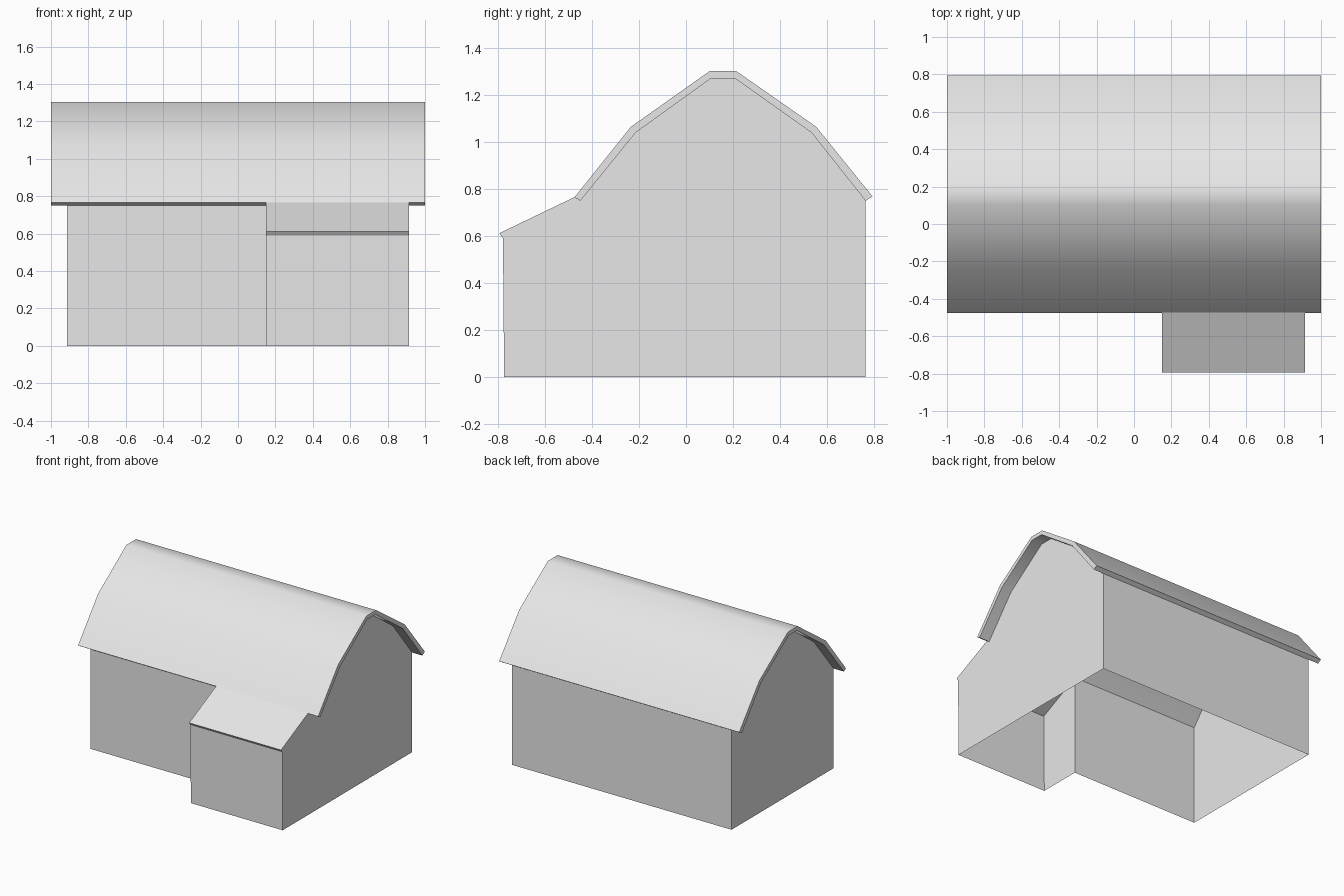
import bpy, bmesh, math

cube = bpy.data.objects.get("Cube")
if cube:
    bpy.data.objects.remove(cube, do_unlink=True)

# One plain grey for the whole barn
grey = bpy.data.materials.new("plain grey")
grey.use_nodes = True
colour = (0.8, 0.8, 0.8, 1)
grey.diffuse_color = colour
grey.node_tree.nodes["Principled BSDF"].inputs["Base Color"].default_value = colour


def finish(name, bm, smooth_angle=None):
    mesh = bpy.data.meshes.new(name)
    bm.to_mesh(mesh)
    bm.free()
    mesh.materials.append(grey)
    obj = bpy.data.objects.new(name, mesh)
    bpy.context.collection.objects.link(obj)
    if smooth_angle:
        bpy.ops.object.select_all(action='DESELECT')
        obj.select_set(True)
        bpy.context.view_layer.objects.active = obj
        bpy.ops.object.shade_smooth_by_angle(angle=math.radians(smooth_angle))
    return obj


def add_face(bm, points):
    return bm.faces.new([bm.verts.new(p) for p in points])


def roof_slab(name, outer, inner, x0, x1):
    """Folded sheet with thickness, running along x."""
    bm = bmesh.new()
    rings = [[[bm.verts.new((x, y, z)) for y, z in line]
              for line in (outer, inner)] for x in (x0, x1)]
    (o0, i0), (o1, i1) = rings
    for k in range(len(outer) - 1):
        bm.faces.new((o0[k], o0[k + 1], o1[k + 1], o1[k]))
        bm.faces.new((i0[k], i0[k + 1], i1[k + 1], i1[k]))
        for o, i in rings:
            bm.faces.new((o[k], o[k + 1], i[k + 1], i[k]))
    for k in (0, -1):
        bm.faces.new((o0[k], o1[k], i1[k], i0[k]))
    bmesh.ops.recalc_face_normals(bm, faces=bm.faces)
    return finish(name, bm, 40)


# Main dimensions
wall_x, porch_x = 0.915, 0.15
front_y, back_y, porch_y = -0.45, 0.765, -0.775
eave_z, porch_z = 0.75, 0.59

# Gambrel roof, open underneath
outer = [(-0.475, 0.765), (-0.235, 1.065), (0.1, 1.302),
         (0.215, 1.302), (0.555, 1.065), (0.795, 0.768)]
inner = [(front_y, eave_z), (-0.215, 1.04), (0.107, 1.272),
         (0.208, 1.272), (0.535, 1.04), (back_y, eave_z)]
roof_slab("main_roof", outer, inner, -1, 1)

# Lean-to roof, flush with the end wall
roof_slab("lean_to_roof", [(-0.795, 0.612), (-0.47, 0.768)],
          [(-0.78, porch_z), (front_y, eave_z)], porch_x, wall_x)

# Thin walls with no floor
bm = bmesh.new()
gable = list(reversed(inner))
profile = [(front_y, 0), (back_y, 0)] + gable
add_face(bm, [(-wall_x, y, z) for y, z in reversed(profile)])
end_profile = [(porch_y, 0), (back_y, 0)] + gable + [(-0.78, porch_z)]
add_face(bm, [(wall_x, y, z) for y, z in end_profile])

# Long walls: x from, x to, y at the foot, y at the top, height
for xa, xb, foot, top, h in (
        (wall_x, -wall_x, back_y, back_y, eave_z),
        (-wall_x, porch_x, front_y, front_y, eave_z),
        (porch_x, wall_x, porch_y, -0.78, porch_z)):
    add_face(bm, [(xa, foot, 0), (xb, foot, 0), (xb, top, h), (xa, top, h)])

# Inner side wall of the lean-to
add_face(bm, [(porch_x, front_y, 0), (porch_x, porch_y, 0),
              (porch_x, -0.78, porch_z), (porch_x, front_y, eave_z)])
bmesh.ops.remove_doubles(bm, verts=bm.verts, dist=0.0005)
finish("walls", bm)
